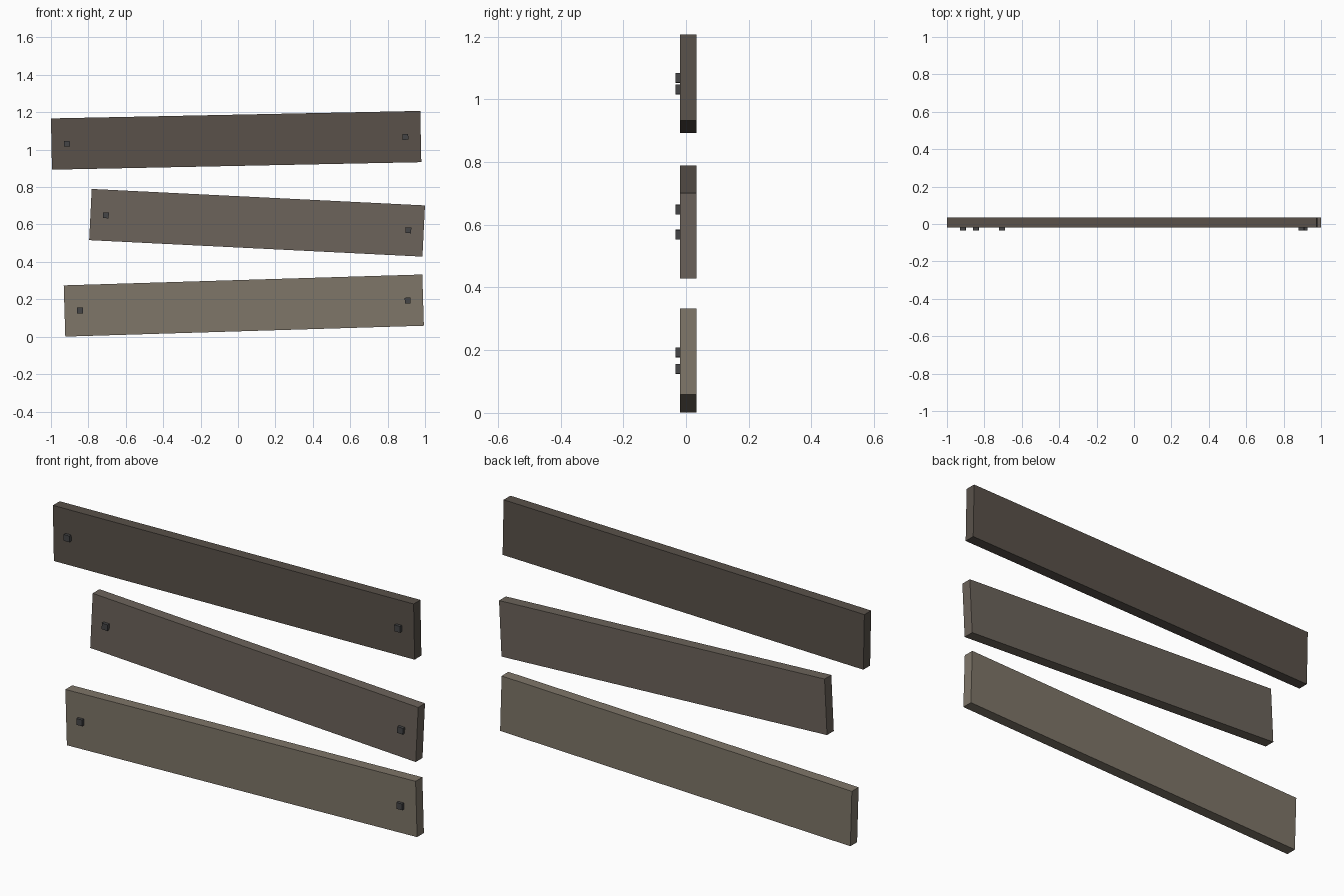
import bpy
from mathutils import Matrix

if "Cube" in bpy.data.objects:
    bpy.data.objects.remove(bpy.data.objects["Cube"])

FRONT, BACK, NAIL_FRONT = -0.019, 0.034, -0.034
HEIGHT, NAIL, INSET = 0.274, 0.031, 0.0825


def material(name, rgb):
    m = bpy.data.materials.new(name)
    m.diffuse_color = (*rgb, 1)
    m.use_nodes = True
    m.node_tree.nodes["Principled BSDF"].inputs["Base Color"].default_value = m.diffuse_color
    return m


def box(name, size, offset, frame, mat):
    """Box placed at an offset inside a tilted plank frame."""
    bpy.ops.mesh.primitive_cube_add(size=1)
    ob = bpy.context.object
    ob.name = name
    ob.data.transform(frame @ Matrix.Translation(offset) @ Matrix.Diagonal((*size, 1)))
    ob.data.materials.append(mat)
    return ob


nail_mat = material("dark_iron", (0.06, 0.06, 0.062))

# name, centre x, centre z, length, tilt, colour
planks = [
    ("bottom", 0.031, 0.1665, 1.918, 0.0303, (0.21, 0.18, 0.14)),
    ("middle", 0.102, 0.609, 1.784, -0.0494, (0.15, 0.126, 0.105)),
    ("top", -0.010, 1.050, 1.975, 0.0203, (0.10, 0.083, 0.068)),
]

for name, x, z, length, tilt, rgb in planks:
    frame = Matrix.Translation((x, 0, z)) @ Matrix.Rotation(-tilt, 4, 'Y')
    # board
    box(name + "_plank", (length, BACK - FRONT, HEIGHT),
        (0, (FRONT + BACK) / 2, 0), frame, material(name + "_wood", rgb))
    # square nail heads near both ends, sunk slightly into the board
    depth = 0.03
    for side, s in (("left", -1), ("right", 1)):
        box(f"{name}_nail_{side}", (NAIL, depth, NAIL),
            (s * (length / 2 - INSET), NAIL_FRONT + depth / 2, 0), frame, nail_mat)
